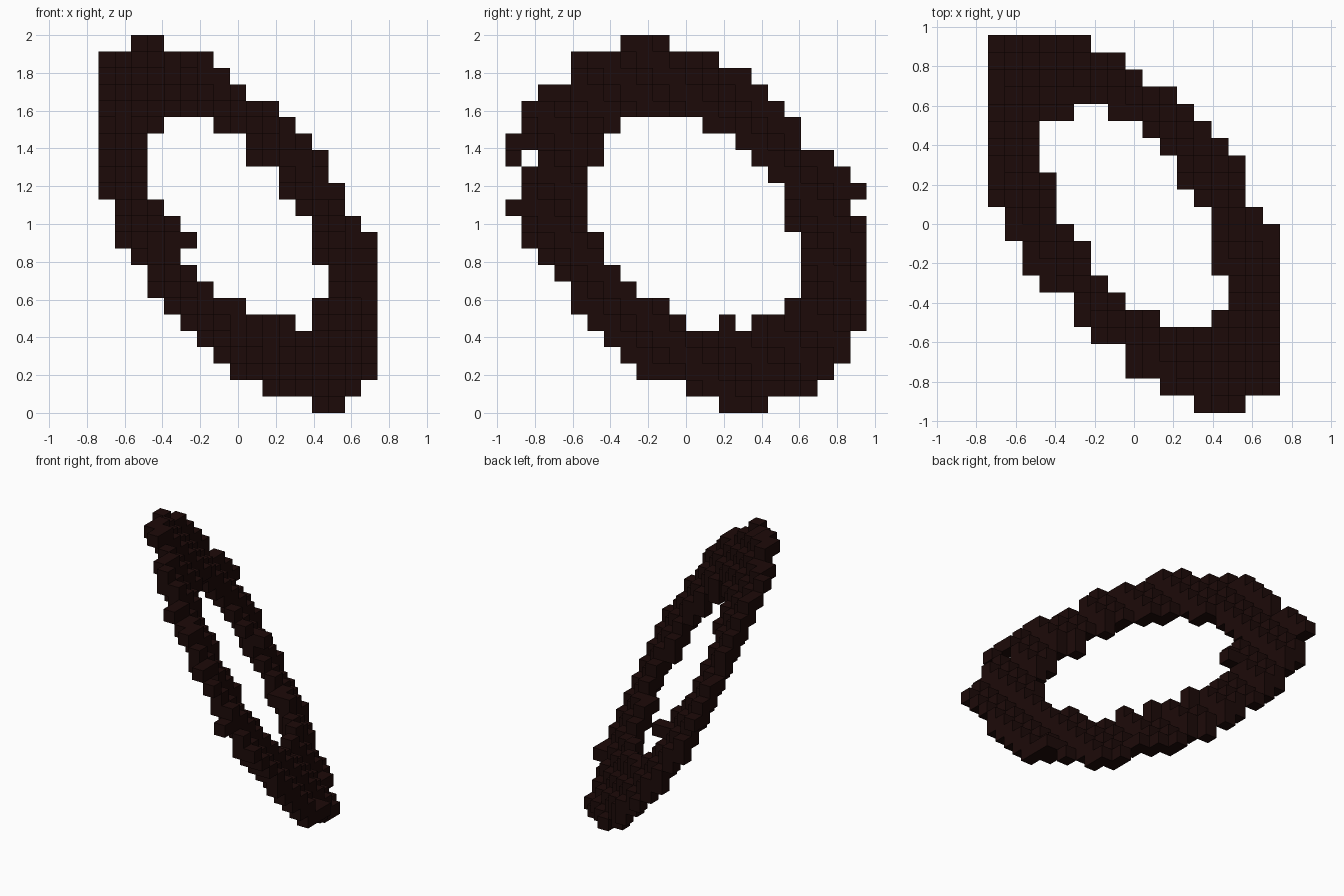
import bpy, bmesh
from mathutils import Vector

cube = bpy.data.objects.get("Cube")
if cube:
    bpy.data.objects.remove(cube, do_unlink=True)

V = 2 / 23                                    # block size
ORIGIN = Vector((0, V / 2, 1))                # centre of block (0, 0, 0)
NORMAL = Vector((0.71, 0.50, 0.49)).normalized()
CENTRE = Vector((0, -0.15, 0))                # ring centre, in blocks
INNER, OUTER, HALF_THICK = 7.6, 12.7, 0.46    # ring size, in blocks

# Very dark brown material
mat = bpy.data.materials.new("dark_brown")
mat.use_nodes = True
colour = (0.012, 0.003, 0.0025, 1)
mat.diffuse_color = colour
bsdf = next(n for n in mat.node_tree.nodes if n.type == 'BSDF_PRINCIPLED')
bsdf.inputs["Base Color"].default_value = colour


def in_ring(block):
    """True where a block lies in the tilted flat ring."""
    p = Vector(block) - CENTRE
    height = p.dot(NORMAL)
    radius = (p - NORMAL * height).length
    return abs(height) < HALF_THICK and INNER < radius < OUTER


# Blocks of the tilted ring
blocks = {(i, j, k)
          for i in range(-8, 9) for j in range(-11, 11) for k in range(-11, 12)
          if in_ring((i, j, k))}
# Chips missing from the outer rim, then from the inner rim
blocks -= {(-4, -5, 11), (-4, -5, 10), (0, -9, 9), (-1, -8, 9), (1, -9, 8),
           (6, -11, 2), (5, -11, 3), (4, -10, 4), (-8, 7, 5), (8, -9, -3),
           (8, -8, -4), (7, -1, -10), (-2, 10, -7), (1, 8, -9)}
blocks -= {(0, 5, -6), (2, 3, -7)}
# Loose blocks on the outer rim, then on the inner rim
blocks |= {(6, 3, -11), (6, 2, -11), (5, 4, -11), (5, 3, -11), (4, 5, -10),
           (-8, 10, 2), (-8, 1, 10), (8, -10, -1), (8, -1, -9), (6, -11, 1),
           (-6, -3, 11), (0, -9, 8), (-7, -1, 10)}
blocks |= {(1, -6, 4), (3, 2, -6), (2, 4, -6), (0, 6, -5), (-4, 6, 0),
           (-3, 7, -1), (5, -2, -5), (-5, 2, 6)}

# Only the outward faces of the blocks
bm = bmesh.new()
for block in sorted(blocks):
    for axis in range(3):
        for sign in (-1, 1):
            step = [0, 0, 0]
            step[axis] = sign
            if tuple(b + s for b, s in zip(block, step)) in blocks:
                continue
            out, u, w = Vector((0, 0, 0)), Vector((0, 0, 0)), Vector((0, 0, 0))
            out[axis] = sign * V / 2
            u[(axis + 1) % 3] = V / 2
            w[(axis + 2) % 3] = sign * V / 2
            mid = ORIGIN + Vector(block) * V + out
            bm.faces.new([bm.verts.new(mid + c)
                          for c in (-u - w, u - w, u + w, w - u)])
bmesh.ops.remove_doubles(bm, verts=bm.verts[:], dist=0.001)

mesh = bpy.data.meshes.new("block_ring")
bm.to_mesh(mesh)
bm.free()
mesh.materials.append(mat)
ring = bpy.data.objects.new("block_ring", mesh)
bpy.context.collection.objects.link(ring)
